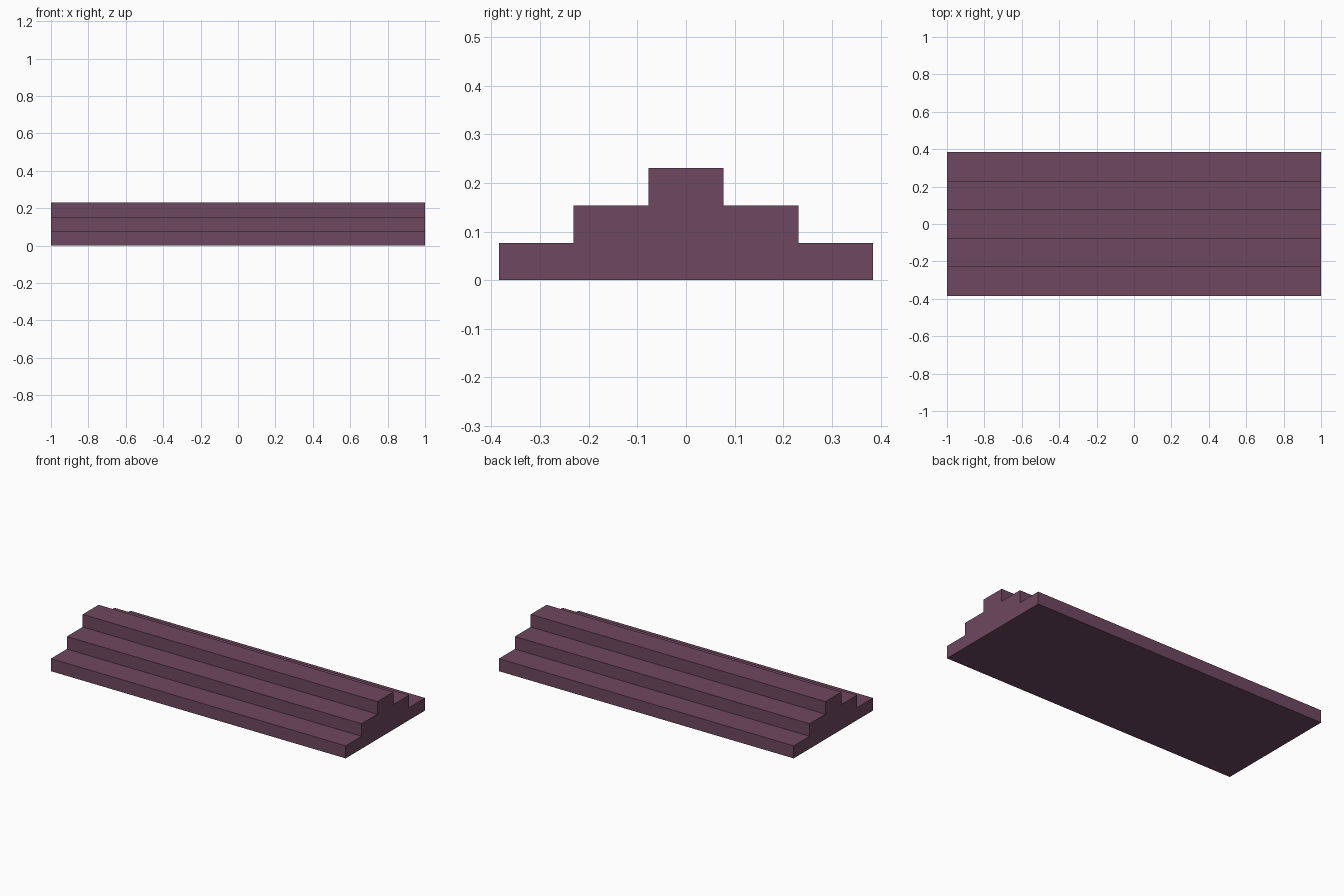
import bpy
import bmesh

cube = bpy.data.objects.get("Cube")
if cube:
    bpy.data.objects.remove(cube, do_unlink=True)

# Plum material
plum = bpy.data.materials.new("plum")
color = (0.156, 0.064, 0.115, 1.0)
plum.diffuse_color = color
plum.use_nodes = True
bsdf = next(n for n in plum.node_tree.nodes if n.type == 'BSDF_PRINCIPLED')
bsdf.inputs["Base Color"].default_value = color

# Stepped profile: each tier rises one step and narrows by two on each side
LENGTH, STEP, TIERS = 2.0, 2.0 / 26, 3
half = []
for i in range(TIERS):
    w = STEP * (2 * (TIERS - i) - 1)
    half += [(w, STEP * i), (w, STEP * (i + 1))]
profile = half + [(-y, z) for y, z in reversed(half)]

# Extrude the profile along x
bm = bmesh.new()
end = bm.faces.new([bm.verts.new((-LENGTH / 2, y, z)) for y, z in profile])
result = bmesh.ops.extrude_face_region(bm, geom=[end], use_keep_orig=True)
moved = [v for v in result["geom"] if isinstance(v, bmesh.types.BMVert)]
bmesh.ops.translate(bm, verts=moved, vec=(LENGTH, 0, 0))
bmesh.ops.recalc_face_normals(bm, faces=bm.faces)

mesh = bpy.data.meshes.new("double_sided_steps")
bm.to_mesh(mesh)
bm.free()
mesh.materials.append(plum)
steps = bpy.data.objects.new("double_sided_steps", mesh)
bpy.context.collection.objects.link(steps)
